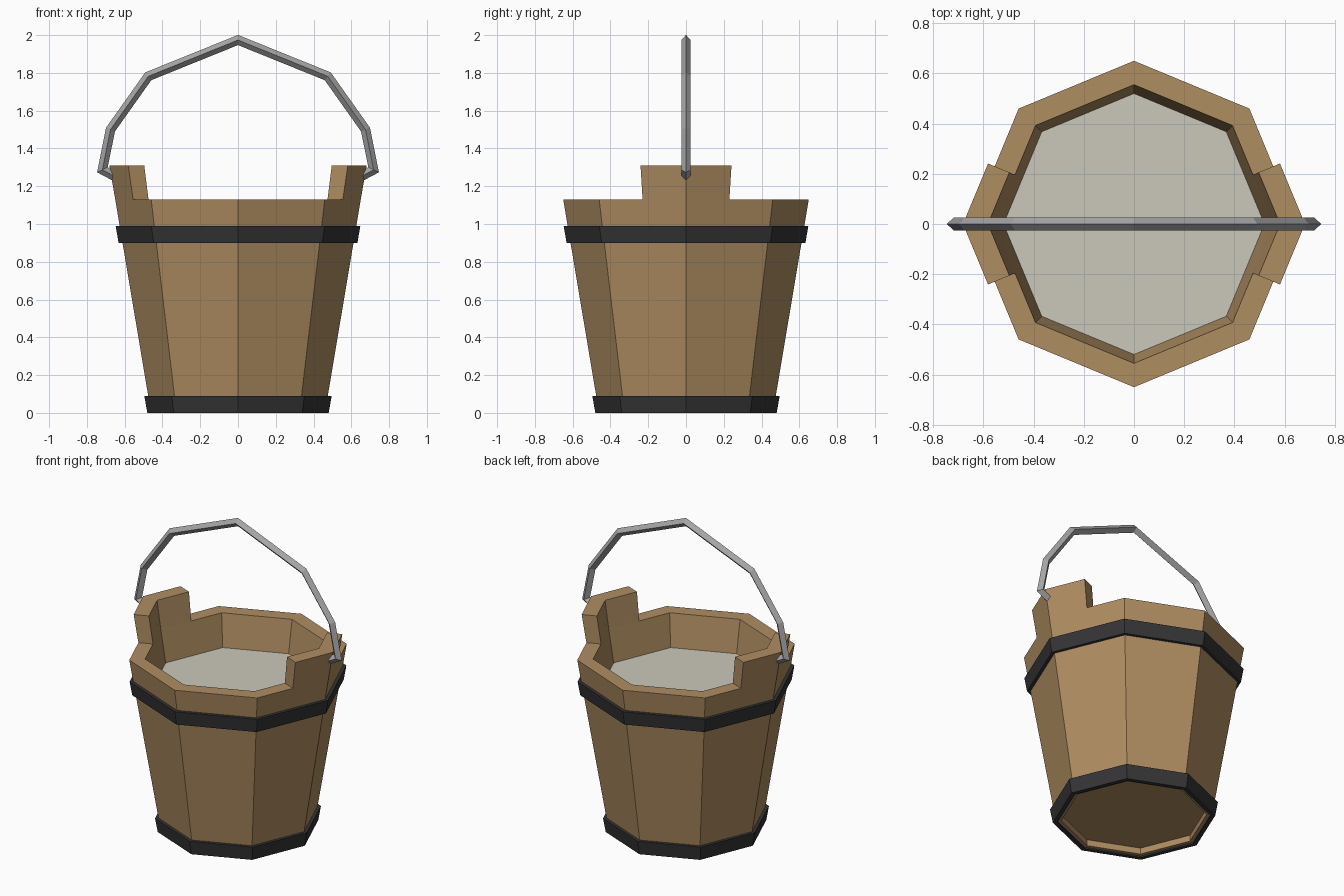
import bpy, bmesh
from math import cos, sin, pi
from mathutils import Vector

if "Cube" in bpy.data.objects:
    bpy.data.objects.remove(bpy.data.objects["Cube"])


def material(name, rgb):
    m = bpy.data.materials.new(name)
    m.diffuse_color = (*rgb, 1)
    m.use_nodes = True
    m.node_tree.nodes["Principled BSDF"].inputs["Base Color"].default_value = m.diffuse_color
    return m


WOOD = material("wood", (0.43, 0.27, 0.12))
IRON = material("dark_iron", (0.035, 0.035, 0.037))
STEEL = material("steel", (0.38, 0.38, 0.38))
WATER = material("water", (0.60, 0.58, 0.49))


def finish(bm, name, mat):
    bmesh.ops.recalc_face_normals(bm, faces=bm.faces[:])
    me = bpy.data.meshes.new(name)
    bm.to_mesh(me)
    bm.free()
    me.materials.append(mat)
    ob = bpy.data.objects.new(name, me)
    bpy.context.collection.objects.link(ob)
    return ob


def octagon(bm, r, z, mids=False):
    """Octagon ring with corners on the axes, optionally with side midpoints."""
    pts = []
    for k in range(8):
        a, b = (Vector((r * cos(t), r * sin(t), z)) for t in (k * pi / 4, (k + 1) * pi / 4))
        pts += [a, (a + b) / 2] if mids else [a]
    return [bm.verts.new(p) for p in pts]


def bridge(bm, a, b):
    n = len(a)
    return [bm.faces.new((a[i], a[(i + 1) % n], b[(i + 1) % n], b[i])) for i in range(n)]


# Staved body: recessed base, tapered wall, rim and inner floor
bm = bmesh.new()
profile = [(.43, .05), (.43, .01), (.462, .01), (.65, 1.13), (.555, 1.13), (.38, .09)]
rings = [octagon(bm, r, z, True) for r, z in profile]
strips = [bridge(bm, a, b) for a, b in zip(rings, rings[1:])]
bm.faces.new(rings[0])
bm.faces.new(rings[-1])
# Raised ears around the left and right corners
rim = strips[3]
ears = [rim[i] for i in (15, 0, 7, 8)]
out = bmesh.ops.extrude_face_region(bm, geom=ears)
for v in out["geom"]:
    if isinstance(v, bmesh.types.BMVert):
        v.co = (v.co.x * 1.048, v.co.y * 1.048, 1.31)
bmesh.ops.delete(bm, geom=[f for f in ears if f.is_valid], context='FACES_ONLY')
finish(bm, "bucket_body", WOOD)

# Iron hoops
for name, z0, z1, r0, r1 in (("lower_hoop", 0, .09, .48, .496),
                             ("upper_hoop", .90, .99, .632, .648)):
    bm = bmesh.new()
    loop = [octagon(bm, r, z) for r, z in
            ((r0, z0), (r1, z1), (r1 - .028, z1), (r0 - .028, z0))]
    for i in range(4):
        bridge(bm, loop[i], loop[(i + 1) % 4])
    finish(bm, name, IRON)

# Water surface
bm = bmesh.new()
bm.faces.new(octagon(bm, .522, .92))
finish(bm, "water", WATER)

# Bail handle: diamond section swept with mitred corners
half = [(.62, 1.235), (.718, 1.287), (.675, 1.5), (.475, 1.782)]
path = [Vector((x, 0, z)) for x, z in half] + [Vector((0, 0, 1.974))]
path += [Vector((-x, 0, z)) for x, z in reversed(half)]
R = .025
bm = bmesh.new()
sections = []
for i, p in enumerate(path):
    d0 = (p - path[max(i - 1, 0)]).normalized()
    d1 = (path[min(i + 1, len(path) - 1)] - p).normalized()
    t = (d0 + d1).normalized()
    side = Vector((t.z, 0, -t.x)) * R / max(t.dot(d1), t.dot(d0))
    y = Vector((0, R, 0))
    sections.append([bm.verts.new(p + o) for o in (side, y, -side, -y)])
for a, b in zip(sections, sections[1:]):
    bridge(bm, a, b)
bm.faces.new(sections[0])
bm.faces.new(sections[-1])
finish(bm, "handle", STEEL)
